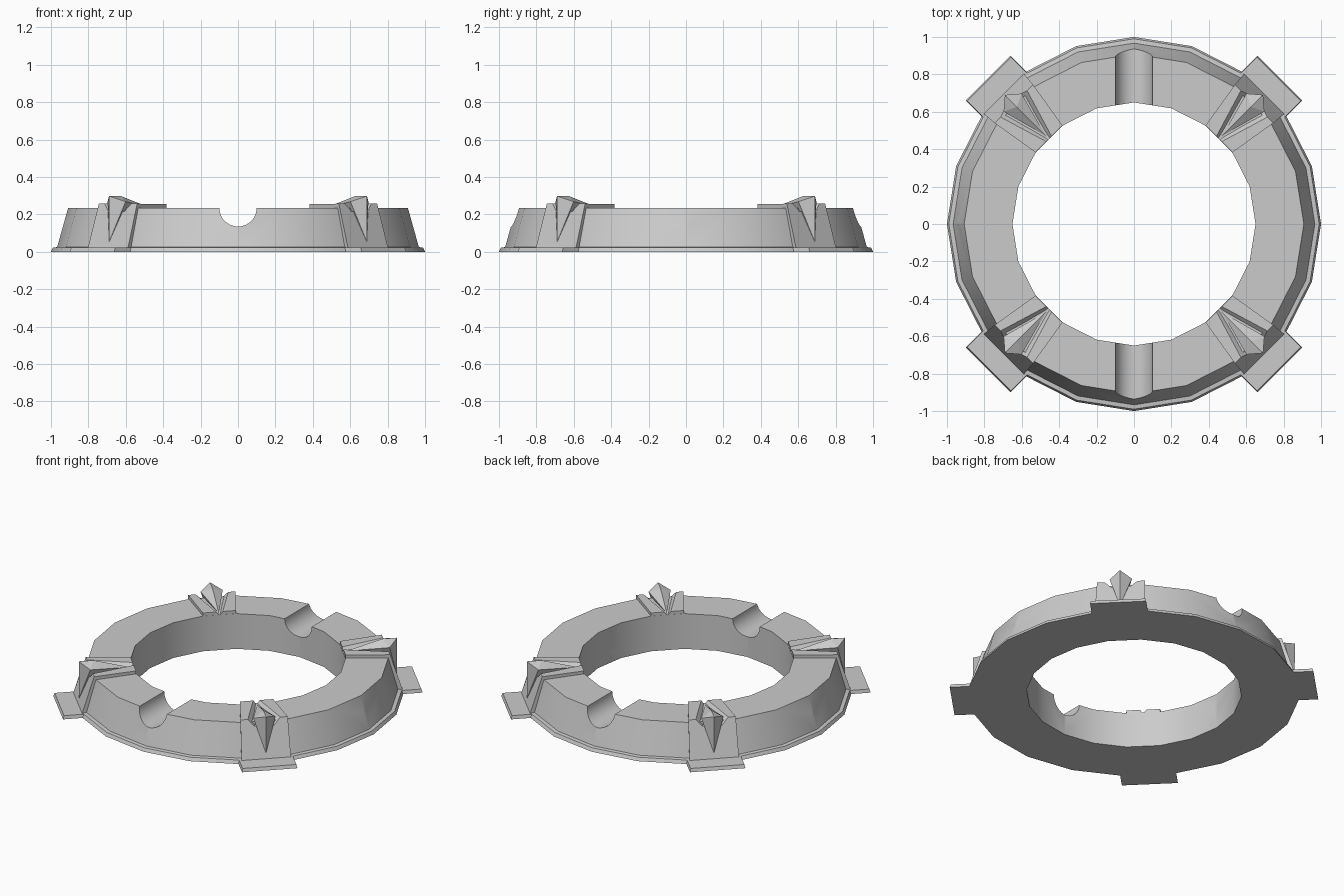
import bpy, bmesh, math
from mathutils import Matrix

if "Cube" in bpy.data.objects:
    bpy.data.objects.remove(bpy.data.objects["Cube"])


def finish(bm, name, angle=30):
    bmesh.ops.recalc_face_normals(bm, faces=bm.faces)
    me = bpy.data.meshes.new(name)
    bm.to_mesh(me)
    bm.free()
    ob = bpy.data.objects.new(name, me)
    bpy.context.collection.objects.link(ob)
    bpy.ops.object.select_all(action='DESELECT')
    ob.select_set(True)
    bpy.context.view_layer.objects.active = ob
    if angle:
        bpy.ops.object.shade_smooth_by_angle(angle=math.radians(angle))
    return ob


def loft(sections, closed):
    """Bridge equal-length point loops; closed joins last to first, else caps the ends."""
    bm = bmesh.new()
    loops = [[bm.verts.new(p) for p in s] for s in sections]
    n, k = len(loops), len(loops[0])
    for i in range(n if closed else n - 1):
        a, b = loops[i], loops[(i + 1) % n]
        for j in range(k):
            bm.faces.new((a[j], a[(j + 1) % k], b[(j + 1) % k], b[j]))
    if not closed:
        bm.faces.new(loops[0])
        bm.faces.new(loops[-1])
    return bm


def hull(points):
    bm = bmesh.new()
    for p in points:
        bm.verts.new(p)
    bmesh.ops.convex_hull(bm, input=bm.verts)
    bmesh.ops.dissolve_limit(bm, angle_limit=0.01, verts=bm.verts, edges=bm.edges)
    return bm


# 20-sided ring with a thin lip and a leaning outer wall
profile = [(0.65, 0), (1, 0), (0.99, 0.022), (0.967, 0.025), (0.908, 0.235), (0.65, 0.235)]
rings = []
for i in range(20):
    a = math.radians(18 * i)
    rings.append([(r * math.cos(a), r * math.sin(a), z) for r, z in profile])
ring = finish(loft(rings, True), "ring_body", 0)

# four round channels across the ring
for i in range(2):
    bm = bmesh.new()
    bmesh.ops.create_cone(bm, cap_ends=True, segments=40, radius1=0.1, radius2=0.1, depth=2.4)
    turn = Matrix.Rotation(math.pi / 2, 4, 'XY'[i])
    bm.transform(Matrix.Translation((0, 0, 0.235)) @ turn)
    cutter = finish(bm, "channel_cutter", 0)
    cutter.hide_render = True
    mod = ring.modifiers.new("channel", 'BOOLEAN')
    mod.operation = 'DIFFERENCE'
    mod.solver = 'EXACT'
    mod.object = cutter
    bpy.context.view_layer.objects.active = ring
    bpy.ops.object.modifier_apply(modifier=mod.name)
    bpy.data.objects.remove(cutter)
bpy.ops.object.select_all(action='DESELECT')
ring.select_set(True)
bpy.context.view_layer.objects.active = ring
bpy.ops.object.shade_smooth_by_angle(angle=math.radians(30))


# half outlines of the buttress: (sideways, height), mirrored about the middle
def outline(half, radius):
    pts = half + [(-y, z) for y, z in reversed(half)]
    return [(radius(z), y, z) for y, z in pts]


inner = outline([(-0.102, 0.005), (-0.102, 0.255), (-0.02, 0.255), (-0.006, 0.237)],
                lambda z: 0.643)
outer = outline([(-0.152, 0.005), (-0.145, 0.257), (-0.10, 0.257), (-0.06, 0.215)],
                lambda z: 0.99 - 0.32 * z)

# foot plate, and a pointed crest with a vertical prow
plate = [(r, s * 0.17, 0) for r in (0.95, 1.103) for s in (-1, 1)]
plate += [(r, s * 0.165, 0.022) for r in (0.95, 1.096) for s in (-1, 1)]
crest = [(0.976, 0, 0.298), (0.885, 0, 0.298), (0.918, 0.068, 0.268), (0.918, -0.068, 0.268),
         (0.665, 0, 0.235), (0.974, 0, 0.055)]

# the same corner group at all four diagonals
for i, corner in enumerate(("back_right", "back_left", "front_left", "front_right")):
    spin = Matrix.Rotation(math.radians(45 + 90 * i), 4, 'Z')
    for part, bm in (("buttress", loft([inner, outer], False)),
                     ("foot_plate", hull(plate)), ("crest", hull(crest))):
        bm.transform(spin)
        finish(bm, f"{part}_{corner}", 0)
